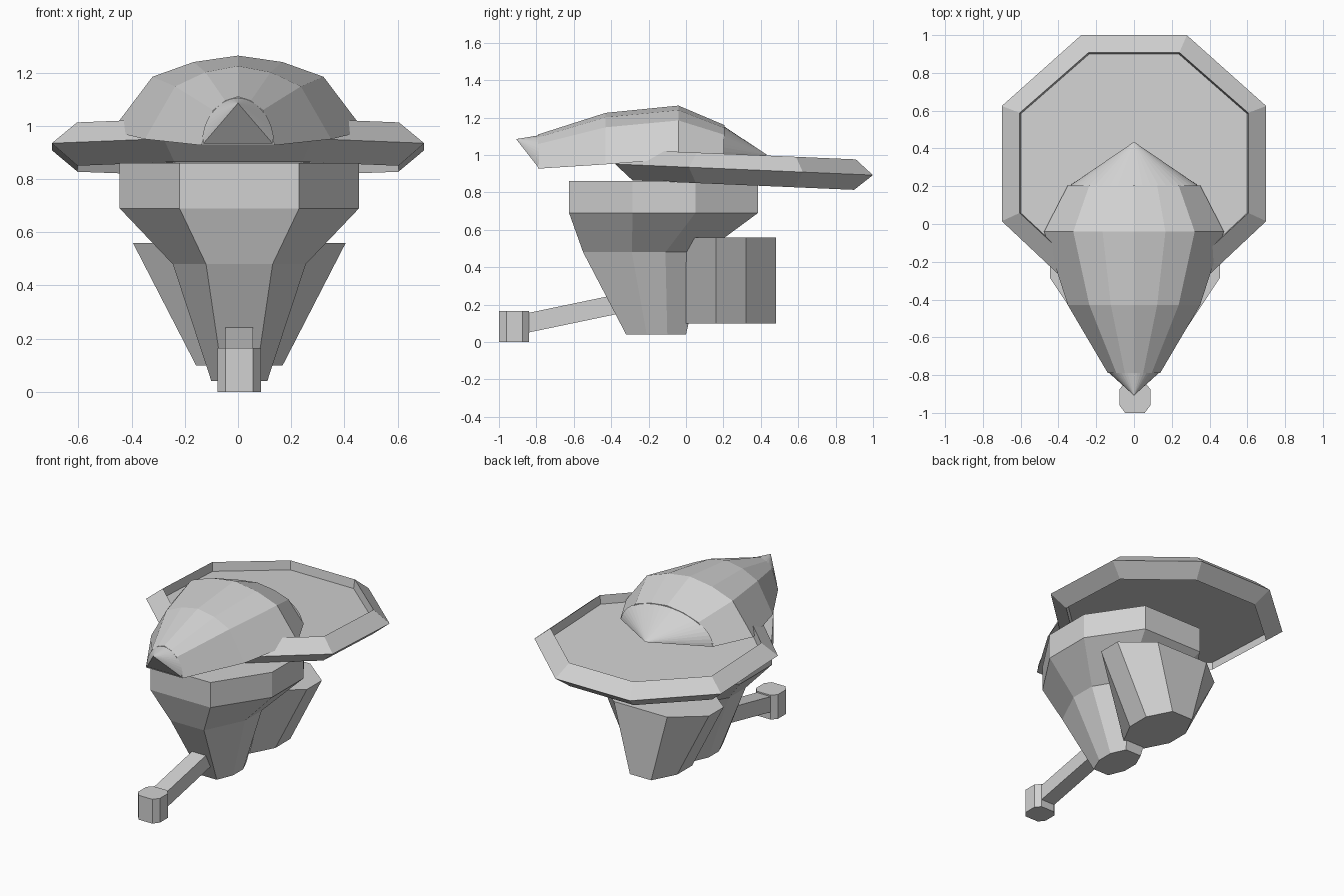
import bpy, bmesh, math
from mathutils import Matrix

if "Cube" in bpy.data.objects:
    bpy.data.objects.remove(bpy.data.objects["Cube"])

grey = bpy.data.materials.new("plain_grey")
grey.diffuse_color = (0.64, 0.64, 0.64, 1)
grey.use_nodes = True
grey.node_tree.nodes["Principled BSDF"].inputs["Base Color"].default_value = grey.diffuse_color


def loft(name, rings):
    """Skin closed rings of points in order; a one-point ring makes a tip."""
    bm = bmesh.new()
    vs = [[bm.verts.new(p) for p in r] for r in rings]
    for a, b in zip(vs, vs[1:]):
        n = len(a)
        for i in range(n):
            j = (i + 1) % n
            if len(b) == 1:
                bm.faces.new((a[i], a[j], b[0]))
            else:
                bm.faces.new((a[i], a[j], b[j], b[i]))
    bm.faces.new(vs[0][::-1])
    if len(vs[-1]) > 2:
        bm.faces.new(vs[-1])
    bmesh.ops.recalc_face_normals(bm, faces=bm.faces)
    me = bpy.data.meshes.new(name)
    bm.to_mesh(me)
    bm.free()
    me.materials.append(grey)
    ob = bpy.data.objects.new(name, me)
    bpy.context.collection.objects.link(ob)
    return ob


def octagon(z, fx, sx, y0, y1, y2, y3, cx=0.005):
    """Octagon: front/back edge half width fx, side half width sx."""
    pts = [(-fx, y0), (fx, y0), (sx, y1), (sx, y2),
           (fx, y3), (-fx, y3), (-sx, y2), (-sx, y1)]
    return [(x + cx, y, z) for x, y in pts]


# Main tapered body
loft("body", [
    octagon(0.04, 0.06, 0.105, -0.32, -0.21, -0.10, 0.0),
    octagon(0.48, 0.125, 0.25, -0.55, -0.29, -0.11, 0.10),
    octagon(0.69, 0.225, 0.45, -0.625, -0.285, 0.05, 0.385),
    octagon(0.86, 0.225, 0.45, -0.625, -0.285, 0.05, 0.385)])

# Rear pod, tapered sideways only
loft("rear_pod", [
    octagon(0.10, 0.08, 0.163, 0, 0.16, 0.32, 0.48),
    octagon(0.56, 0.20, 0.40, 0, 0.16, 0.32, 0.48)])

# Foot and the sloping arm that holds it
loft("foot", [octagon(z, 0.052, 0.082, -1.0, -0.96, -0.875, -0.84)
              for z in (0, 0.165)])
loft("arm", [[(-0.047, y, z), (0.057, y, z), (0.057, y, z + 0.105), (-0.047, y, z + 0.105)]
             for y, z in ((-0.86, 0.047), (-0.28, 0.168))])


# Tilted dish with a raised rim, floor recessed above and below
def dish_ring(inset, z):
    k = inset * 0.42
    return octagon(z, 0.28 - k, 0.70 - inset, -0.69 + inset, -0.295 + k,
                   0.315 - k, 0.69 - inset, cx=0)


dish = loft("dish", [dish_ring(0.101, -0.035), dish_ring(0.097, -0.083), dish_ring(0, 0),
                     dish_ring(0.095, 0.08), dish_ring(0.101, 0.02)])
dish.data.transform(Matrix.Translation((0, 0.31, 0.922)) @ Matrix.Rotation(math.radians(-2.45), 4, 'X'))


# Faceted domed canopy with pointed ends
def arch(y, w, z0, z1):
    half = [(1, 0), (0.675, 0.72), (0.35, 0.915)]
    prof = half + [(0, 1)] + [(-x, z) for x, z in reversed(half)]
    return [(x * w, y, z0 + z * (z1 - z0)) for x, z in prof]


def round_arch(y, w, z0, z1, n=24):
    return [(w * math.cos(math.pi * i / n), y, z0 + (z1 - z0) * math.sin(math.pi * i / n))
            for i in range(n + 1)]


loft("canopy", [arch(-0.79, 0.138, 0.927, 1.11), arch(-0.43, 0.35, 0.95, 1.225),
                arch(-0.04, 0.476, 0.98, 1.264), arch(0.205, 0.35, 0.975, 1.16)])
loft("nose_tip", [round_arch(-0.785, 0.136, 0.927, 1.105), [(0, -0.908, 1.085)]])
loft("tail_tip", [round_arch(0.2, 0.345, 0.97, 1.155), [(0, 0.435, 1.0)]])
